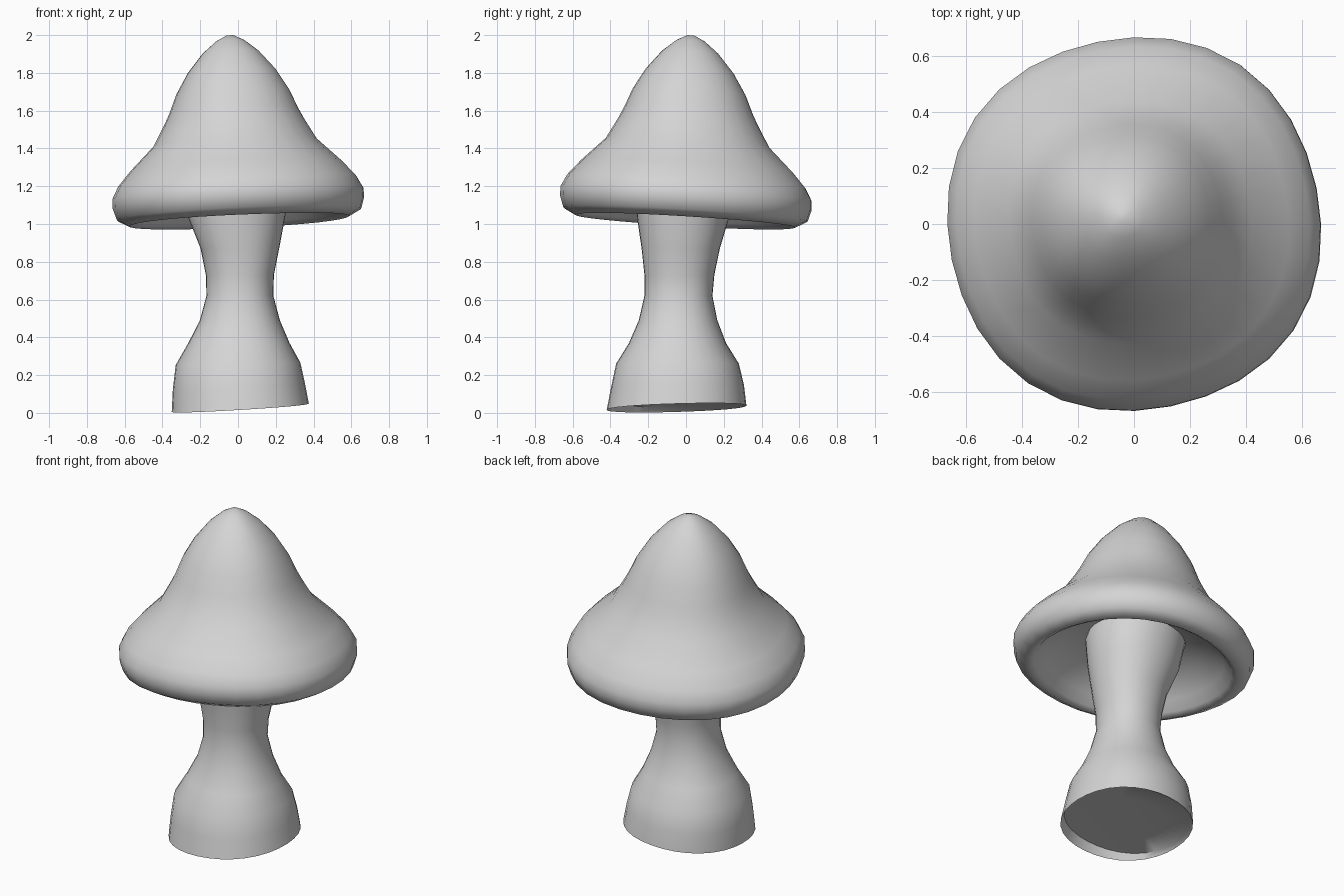
import bpy, bmesh, math

cube = bpy.data.objects.get("Cube")
if cube:
    bpy.data.objects.remove(cube, do_unlink=True)

TONE = (0.66, 0.66, 0.66, 1)
grey = bpy.data.materials.new("plain grey")
grey.use_nodes = True
grey.diffuse_color = TONE
grey.node_tree.nodes["Principled BSDF"].inputs["Base Color"].default_value = TONE

SEGMENTS = 32


def loft(name, rings, place, crease):
    """Skin a stack of rings; place(ring, angle) gives each point."""
    bm = bmesh.new()
    loops = []
    for ring in rings:
        loops.append([bm.verts.new(place(ring, math.tau * i / SEGMENTS))
                      for i in range(SEGMENTS)])
    for low, high in zip(loops, loops[1:]):
        for i in range(SEGMENTS):
            j = (i + 1) % SEGMENTS
            bm.faces.new((low[i], low[j], high[j], high[i]))
    bm.faces.new(loops[0][::-1])
    bm.faces.new(loops[-1])
    bmesh.ops.recalc_face_normals(bm, faces=bm.faces)
    mesh = bpy.data.meshes.new(name)
    bm.to_mesh(mesh)
    bm.free()
    mesh.materials.append(grey)
    obj = bpy.data.objects.new(name, mesh)
    bpy.context.collection.objects.link(obj)
    bpy.ops.object.select_all(action="DESELECT")
    obj.select_set(True)
    bpy.context.view_layer.objects.active = obj
    bpy.ops.object.shade_smooth_by_angle(angle=math.radians(crease))


# Cap: shallow-bottomed bell leaning to the back right, (radius, height above rim)
cap_profile = [
    (0.02, 0.1), (0.26, 0.07), (0.4, 0.02), (0.5, -0.06), (0.545, -0.115),
    (0.58, -0.135), (0.645, -0.1), (0.664, -0.04), (0.664, 0.01),
    (0.63, 0.075), (0.56, 0.155), (0.432, 0.28), (0.37, 0.39),
    (0.34, 0.45), (0.298, 0.55), (0.232, 0.66), (0.148, 0.76),
    (0.075, 0.82), (0.02, 0.848),
]


def cap_point(ring, a):
    r, h = ring
    r *= 1.012 + 0.015 * math.cos(4 * (a - math.radians(57)))  # squared, twisted outline
    x, y = r * math.cos(a), r * math.sin(a)
    return (x - 0.05 * h, y + 0.03 * h, 1.15 + h + 0.045 * x - 0.06 * y)


loft("cap", cap_profile, cap_point, 60)

# Stem: waisted, with a base recessed toward the front left
# (centre x, centre y, radius x, radius y, z, tilt along x, tilt along y)
stem_rings = [
    (0.01, -0.05, 0.2, 0.2, 0.065, 0.11, -0.03),
    (0.01, -0.05, 0.345, 0.35, 0.06, 0.11, -0.03),
    (0.012, -0.05, 0.363, 0.37, 0.027, 0.06, 0.03),
    (0.005, -0.045, 0.35, 0.352, 0.14, 0.04, 0.02),
    (0.0, -0.045, 0.33, 0.325, 0.26, 0.02, 0),
    (0.005, -0.045, 0.268, 0.257, 0.37, 0, 0),
    (0.01, -0.042, 0.212, 0.208, 0.49, 0, 0),
    (0.01, -0.04, 0.177, 0.18, 0.62, 0, 0),
    (0.01, -0.035, 0.18, 0.185, 0.73, 0, 0),
    (0.01, -0.028, 0.208, 0.207, 0.87, 0, 0),
    (-0.008, -0.015, 0.258, 0.245, 1.04, 0, 0),
    (-0.01, 0.0, 0.28, 0.27, 1.2, 0, 0),
    (-0.01, 0.01, 0.25, 0.25, 1.3, 0, 0),
]


def stem_point(ring, a):
    cx, cy, rx, ry, z, tilt_x, tilt_y = ring
    square = 1 + 0.013 * (1 - math.cos(4 * a))
    x, y = rx * square * math.cos(a), ry * square * math.sin(a)
    return (cx + x, cy + y, z + tilt_x * x + tilt_y * y)


loft("stem", stem_rings, stem_point, 50)
